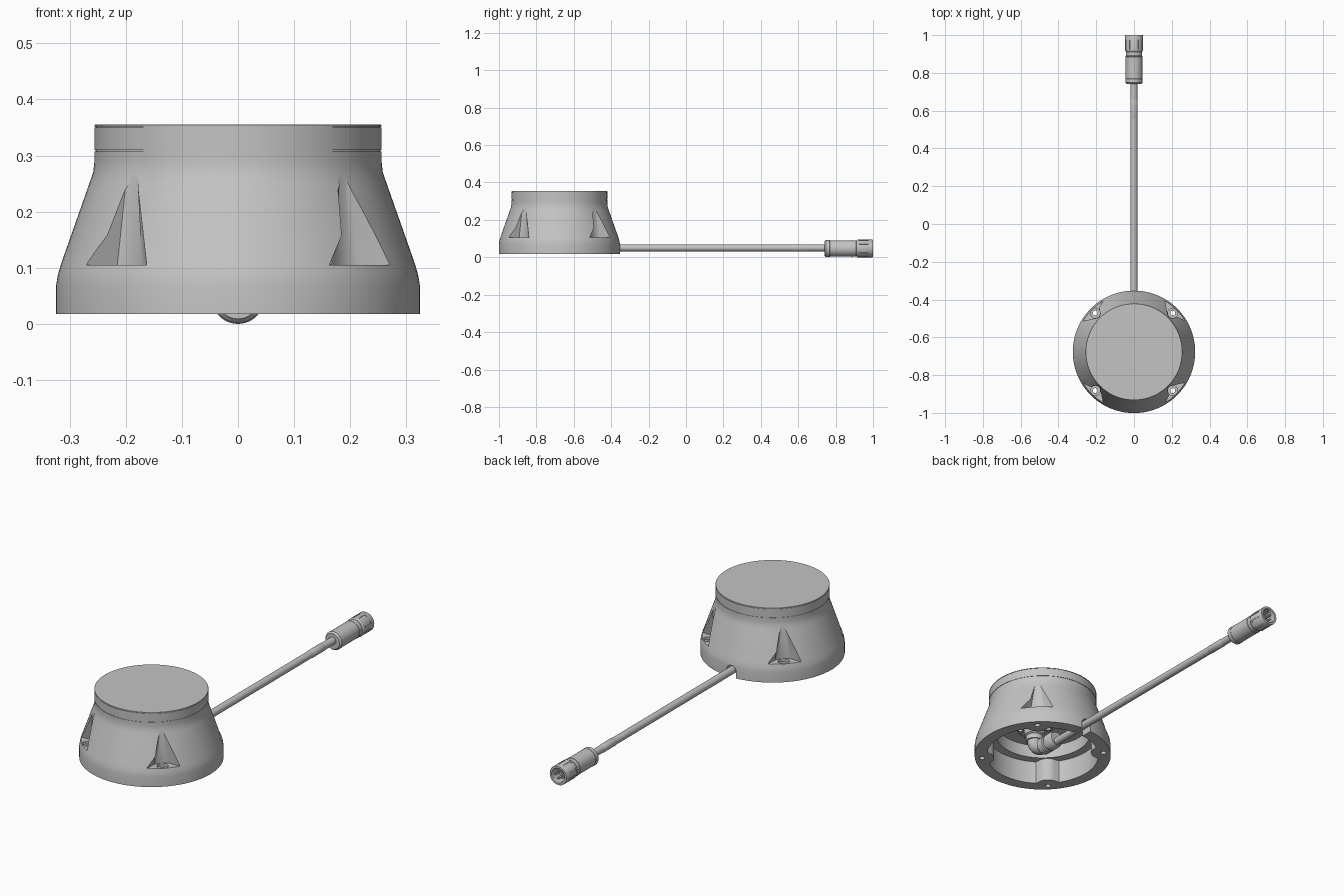
import bpy, bmesh, math
from mathutils import Matrix, Vector

if "Cube" in bpy.data.objects:
    bpy.data.objects.remove(bpy.data.objects["Cube"], do_unlink=True)

grey = bpy.data.materials.new("plain grey")
grey.use_nodes = True
grey.diffuse_color = (0.55, 0.55, 0.55, 1)
grey.node_tree.nodes["Principled BSDF"].inputs["Base Color"].default_value = grey.diffuse_color

CY = -0.677      # housing axis
CABLE_Z = 0.05   # cable height
SCREW_R = 0.29   # screw circle radius
BOSS_R = 0.058   # screw boss radius
ALONG_Y = Matrix.Rotation(-math.pi / 2, 4, 'X')
CORNERS = [math.radians(45 + 90 * i) for i in range(4)]


def finish(name, bm, matrix):
    bmesh.ops.recalc_face_normals(bm, faces=bm.faces)
    bm.transform(matrix)
    mesh = bpy.data.meshes.new(name)
    bm.to_mesh(mesh)
    bm.free()
    mesh.materials.append(grey)
    obj = bpy.data.objects.new(name, mesh)
    bpy.context.collection.objects.link(obj)
    return obj


def lathe(name, profile, matrix, segs=72):
    """Turn (radius, height) points about z."""
    bm = bmesh.new()
    verts = [bm.verts.new((r, 0, h)) for r, h in profile]
    edges = [bm.edges.new(pair) for pair in zip(verts, verts[1:])]
    bmesh.ops.spin(bm, geom=verts + edges, cent=(0, 0, 0), axis=(0, 0, 1),
                   angle=2 * math.pi, steps=segs)
    bmesh.ops.remove_doubles(bm, verts=bm.verts, dist=0.0001)
    return finish(name, bm, matrix)


def rod(name, radius, low, high, matrix, segs=32):
    return lathe(name, [(0, low), (radius, low), (radius, high), (0, high)], matrix, segs)


def prism(name, points, low, high, matrix, taper=1.0):
    """Extrude an outline; taper narrows the top across y."""
    bm = bmesh.new()
    lower = [bm.verts.new((x, y, low)) for x, y in points]
    upper = [bm.verts.new((x, y * taper, high)) for x, y in points]
    bm.faces.new(lower)
    bm.faces.new(upper)
    for i in range(len(points)):
        bm.faces.new((lower[i - 1], lower[i], upper[i], upper[i - 1]))
    return finish(name, bm, matrix)


def cut(target, cutter):
    mod = target.modifiers.new("cut", 'BOOLEAN')
    mod.operation, mod.solver, mod.object = 'DIFFERENCE', 'EXACT', cutter
    bpy.context.view_layer.objects.active = target
    bpy.ops.object.modifier_apply(modifier=mod.name)
    bpy.data.objects.remove(cutter, do_unlink=True)


def smooth(obj):
    bpy.ops.object.select_all(action='DESELECT')
    obj.select_set(True)
    bpy.context.view_layer.objects.active = obj
    bpy.ops.object.shade_smooth_by_angle(angle=math.radians(30))


def cavity_point(angle):
    """Cavity wall, pushed inwards around each screw boss."""
    off = (angle % (math.pi / 2)) - math.pi / 4
    radius = 0.266
    gap = BOSS_R ** 2 - (SCREW_R * math.sin(off)) ** 2
    if gap > 0:
        radius = min(radius, SCREW_R * math.cos(off) - math.sqrt(gap))
    return radius * math.cos(angle), radius * math.sin(angle)


centre = Matrix.Translation((0, CY, 0))
line = Matrix.Translation((0, 0, CABLE_Z)) @ ALONG_Y

# Flared hollow housing with a groove under the collar and one under the lid
housing = lathe("housing", [
    (0, 0.2), (0.225, 0.2), (0.225, 0.135), (0.226, 0.018), (0.324, 0.018),
    (0.324, 0.07), (0.321, 0.088), (0.315, 0.108), (0.264, 0.253), (0.258, 0.27),
    (0.256, 0.288), (0.256, 0.307), (0.254, 0.307), (0.254, 0.31), (0.256, 0.31),
    (0.256, 0.35), (0.254, 0.35), (0.254, 0.352), (0.256, 0.352), (0.256, 0.354),
    (0.255, 0.355), (0, 0.355)], centre, 96)

# Wider lower cavity that leaves four round screw bosses standing
outline = [cavity_point(2 * math.pi * (i + 0.5) / 180) for i in range(180)]
cut(housing, prism("cavity_cutter", outline, -0.1, 0.135, centre))

# Wedge pockets with counterbored screw holes
wedge = [(0.262, -0.02), (0.268, -0.036), (0.37, -0.143),
         (0.37, 0.143), (0.268, 0.036), (0.262, 0.02)]
for a in CORNERS:
    turn = centre @ Matrix.Rotation(a, 4, 'Z')
    cut(housing, prism("pocket_cutter", wedge, 0.105, 0.3, turn, 0.2))
    seat = turn @ Matrix.Translation((SCREW_R, 0, 0))
    cut(housing, rod("counterbore_cutter", 0.026, 0.092, 0.12, seat))
    cut(housing, rod("screw_hole_cutter", 0.013, -0.1, 0.11, seat))

# Arched cable slot through the back wall
arch = [(-0.026, 0.1), (0.026, 0.1)]
arch += [(0.026 * math.cos(t * math.pi / 10), -0.026 * math.sin(t * math.pi / 10))
         for t in range(11)]
cut(housing, prism("slot_cutter", arch, CY + 0.2, CY + 0.4, line))
smooth(housing)

# Socket under the ceiling, with its flange and fixing screws
smooth(lathe("socket", [
    (0, 0.205), (0.085, 0.205), (0.085, 0.188), (0.05, 0.188), (0.05, 0.15),
    (0.042, 0.145), (0.042, 0.12), (0, 0.12)], centre @ Matrix.Translation((0, -0.06, 0)), 40))
for a in CORNERS:
    smooth(rod("fixing_screw", 0.011, 0.175, 0.19, centre @ Matrix.Translation(
        (0.067 * math.cos(a), -0.06 + 0.067 * math.sin(a), 0)), 16))

# Elbow from the socket to the inner plug
bm = bmesh.new()
rings = []
for i in range(9):
    t = i / 8 * math.pi / 2
    mid = Vector((0, CY - 0.06 + 0.065 * (1 - math.cos(t)), 0.13 - 0.065 * math.sin(t)))
    out = Vector((0, math.cos(t), math.sin(t)))
    rings.append([bm.verts.new(mid + 0.035 * (Vector((1, 0, 0)) * math.cos(u) + out * math.sin(u)))
                  for u in (k * math.pi / 12 for k in range(24))])
for a, b in zip(rings, rings[1:]):
    for k in range(24):
        bm.faces.new((a[k], a[k - 1], b[k - 1], b[k]))
bm.faces.new(rings[0])
bm.faces.new(rings[-1])
smooth(finish("elbow", bm, Matrix.Identity(4)))

inner = Matrix.Translation((0, CY, 0.065)) @ ALONG_Y
smooth(lathe("inner_plug", [
    (0, 0), (0.036, 0), (0.041, 0.005), (0.041, 0.04), (0.036, 0.044), (0.036, 0.05),
    (0.041, 0.054), (0.041, 0.09), (0.034, 0.105), (0, 0.105)], inner, 32))

# Cable and its sleeve
smooth(rod("cable", 0.018, CY + 0.09, 0.76, line))
smooth(lathe("cable_sleeve", [
    (0, 0.565), (0.018, 0.565), (0.0195, 0.57), (0.0195, 0.655), (0.018, 0.66), (0, 0.66)],
    line, 32))

# Connector body at the cable end
tip = Matrix.Translation((0, 0, -0.003)) @ line
smooth(lathe("connector_body", [
    (0, 0.74), (0.038, 0.74), (0.045, 0.748), (0.045, 0.768), (0.044, 0.769),
    (0.044, 0.885), (0.045, 0.886), (0.045, 0.89), (0.043, 0.891), (0.043, 0.91),
    (0.036, 0.918), (0.036, 0.95), (0, 0.95)], tip, 48))

# Open coupling nut with grip slots
nut = lathe("coupling_nut", [
    (0.034, 0.912), (0.043, 0.912), (0.047, 0.918), (0.047, 0.998), (0.046, 1.0),
    (0.036, 1.0), (0.034, 0.997), (0.034, 0.912)], tip, 48)
for i in range(8):
    turn = tip @ Matrix.Rotation((i + 0.5) * math.pi / 4, 4, 'Z')
    cut(nut, prism("grip_cutter", [(0.044, -0.006), (0.06, -0.006), (0.06, 0.006), (0.044, 0.006)],
                   0.925, 0.975, turn))
smooth(nut)

# Contact pins and polarising key inside the nut
for i in range(5):
    a = i * 2 * math.pi / 5
    smooth(rod("contact_pin", 0.005, 0.94, 0.99, tip @ Matrix.Translation(
        (0.019 * math.cos(a), 0.019 * math.sin(a), 0)), 12))
prism("polarising_key", [(-0.005, -0.035), (0.005, -0.035), (0.005, -0.028), (-0.005, -0.028)],
      0.94, 0.99, tip)
